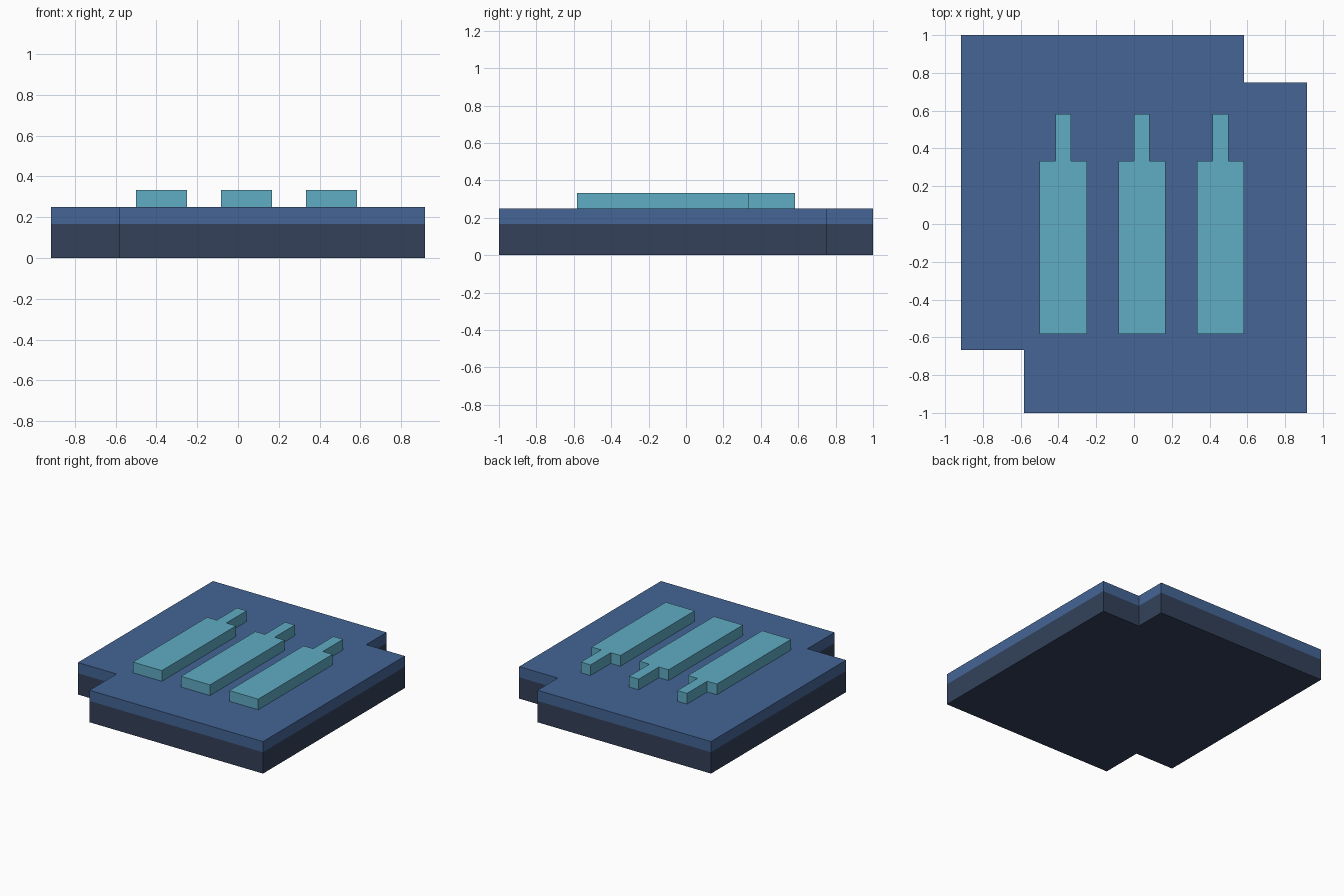
import bpy
import bmesh

if "Cube" in bpy.data.objects:
    bpy.data.objects.remove(bpy.data.objects["Cube"])

U = 1 / 12  # the model sits on a grid of twelfths


def material(name, rgb):
    mat = bpy.data.materials.new(name)
    mat.diffuse_color = (*rgb, 1)
    mat.use_nodes = True
    mat.node_tree.nodes["Principled BSDF"].inputs["Base Color"].default_value = mat.diffuse_color
    return mat


def slab(name, outline, z0, z1, mat):
    """Extrude a counter-clockwise outline (grid units) from z0 to z1."""
    bm = bmesh.new()
    face = bm.faces.new([bm.verts.new((x * U, y * U, z0 * U)) for x, y in outline])
    top = bmesh.ops.extrude_face_region(bm, geom=[face])["geom"]
    verts = [v for v in top if isinstance(v, bmesh.types.BMVert)]
    bmesh.ops.translate(bm, verts=verts, vec=(0, 0, (z1 - z0) * U))
    bmesh.ops.recalc_face_normals(bm, faces=bm.faces)
    mesh = bpy.data.meshes.new(name)
    bm.to_mesh(mesh)
    bm.free()
    mesh.materials.append(mat)
    obj = bpy.data.objects.new(name, mesh)
    bpy.context.collection.objects.link(obj)
    return obj


dark = material("dark_slate", (0.033, 0.053, 0.102))
blue = material("blue", (0.058, 0.130, 0.300))
teal = material("teal", (0.115, 0.413, 0.550))

# Plate outline with two notched corners
plate = [(-7, -12), (11, -12), (11, 9), (7, 9), (7, 12), (-11, 12), (-11, -8), (-7, -8)]
slab("lower_plate", plate, 0, 2, dark)
slab("upper_plate", plate, 2, 3, blue)

# Three raised bars, each with a narrow tongue at the back
bar = [(0, -7), (3, -7), (3, 4), (2, 4), (2, 7), (1, 7), (1, 4), (0, 4)]
for i, x0 in enumerate((-6, -1, 4)):
    slab(f"raised_bar_{i + 1}", [(x + x0, y) for x, y in bar], 3, 4, teal)
